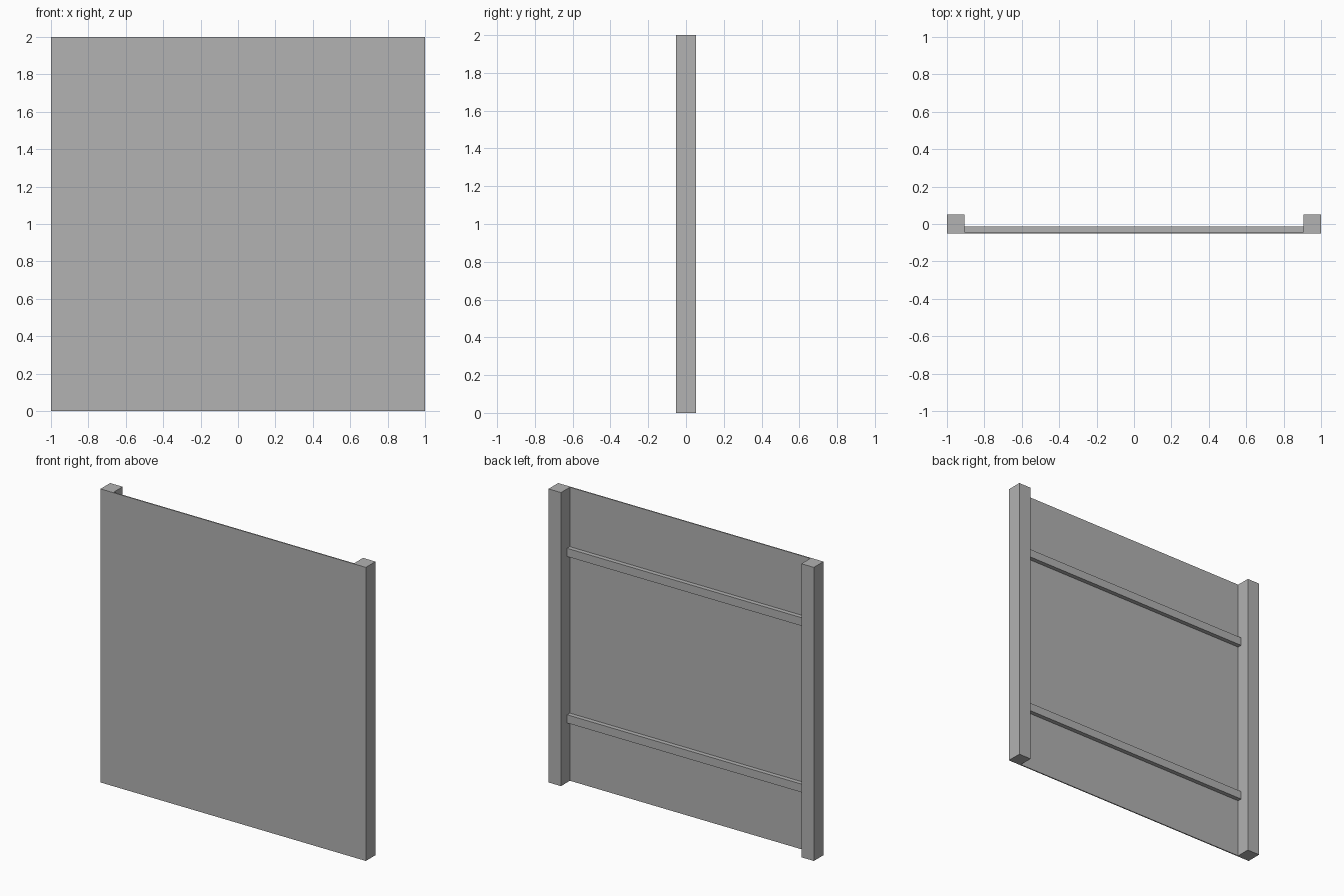
import bpy

cube = bpy.data.objects.get("Cube")
if cube:
    bpy.data.objects.remove(cube, do_unlink=True)

GREY = (0.445, 0.445, 0.445, 1)
mat = bpy.data.materials.new("plain grey")
mat.use_nodes = True
mat.diffuse_color = GREY
mat.node_tree.nodes["Principled BSDF"].inputs["Base Color"].default_value = GREY

HALF_DEPTH = 0.052
POST_WIDTH = 0.094
INNER = 1 - POST_WIDTH
SHEET_BACK = -HALF_DEPTH + 0.008


def box(name, low, high):
    """Axis-aligned box between two corners."""
    centre = [(a + b) / 2 for a, b in zip(low, high)]
    bpy.ops.mesh.primitive_cube_add(size=1, location=centre)
    obj = bpy.context.object
    obj.name = name
    obj.scale = [b - a for a, b in zip(low, high)]
    bpy.ops.object.transform_apply(location=False, rotation=False, scale=True)
    obj.data.materials.append(mat)
    return obj


# Square posts at both ends
for name, x in (("left_post", INNER), ("right_post", -1)):
    box(name, (x, -HALF_DEPTH, 0), (x + POST_WIDTH, HALF_DEPTH, 2))

# Thin front sheet, flush with the posts
box("front_panel", (-INNER, -HALF_DEPTH, 0), (INNER, SHEET_BACK, 2))

# Horizontal rails behind the sheet
for name, z in (("lower_rail", 0.433), ("upper_rail", 1.567)):
    box(name, (-INNER, SHEET_BACK, z - 0.028), (INNER, -0.014, z + 0.028))
